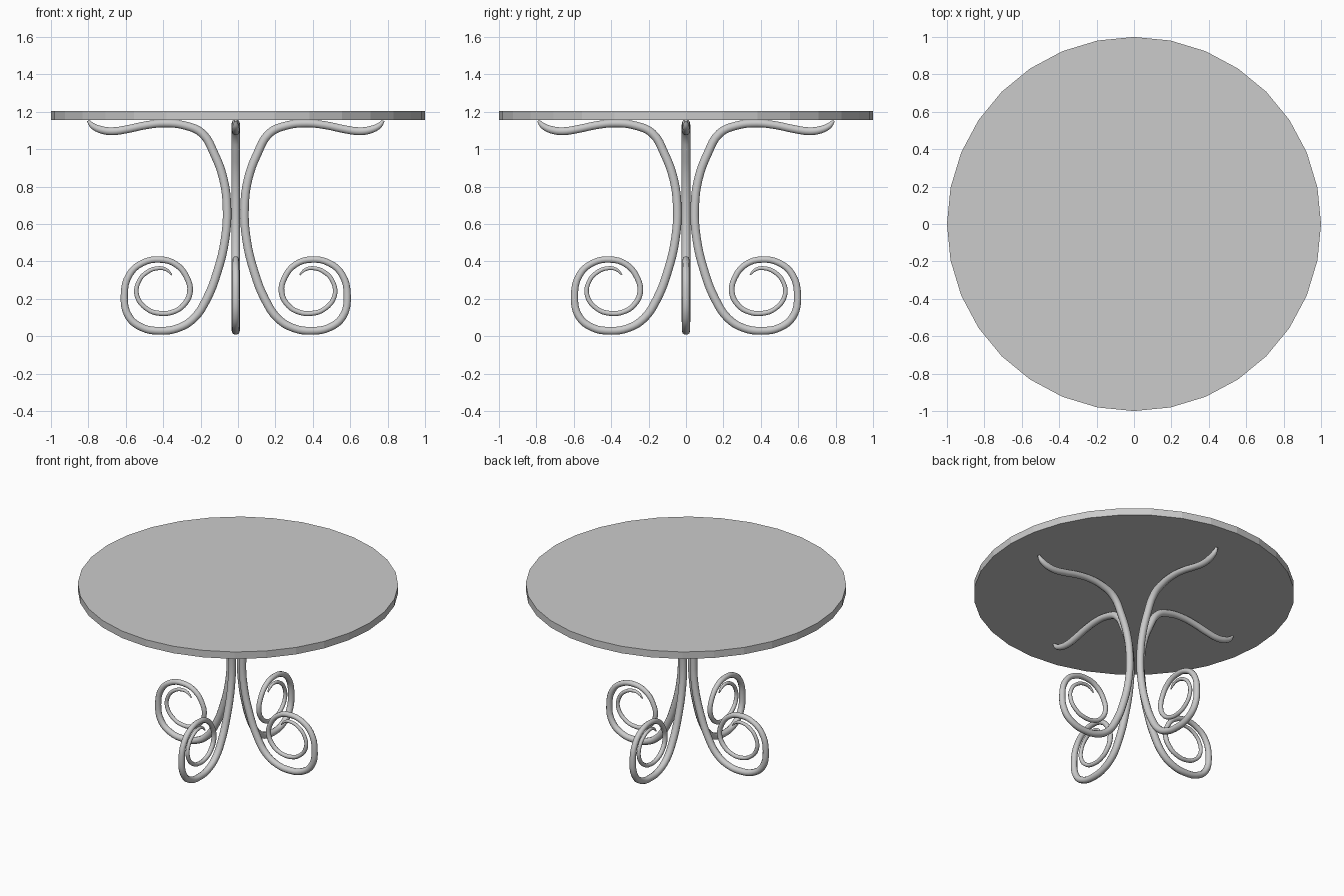
import bpy
import math

grey = bpy.data.materials.new("grey")
grey.diffuse_color = (0.6, 0.6, 0.6, 1)

# Round table top, 32 flat sides
bpy.ops.mesh.primitive_cylinder_add(vertices=32, radius=1, depth=0.048, location=(0, 0, 1.18))
top = bpy.context.object
top.name = "table_top"
top.data.materials.append(grey)

# Scrolled leg path: (distance from axis, height, tube radius)
PATH = [
    (0.79, 1.153, 0.008), (0.765, 1.125, 0.017), (0.72, 1.104, 0.021), (0.66, 1.096, 0.022),
    (0.58, 1.107, 0.022), (0.48, 1.128, 0.022), (0.38, 1.138, 0.022), (0.27, 1.126, 0.023),
    (0.18, 1.085, 0.024), (0.115, 0.975, 0.024), (0.066, 0.84, 0.024), (0.047, 0.69, 0.024),
    (0.057, 0.52, 0.024), (0.10, 0.34, 0.024), (0.155, 0.20, 0.024), (0.225, 0.095, 0.023),
    (0.31, 0.043, 0.022), (0.405, 0.029, 0.022), (0.50, 0.046, 0.021), (0.572, 0.105, 0.021),
    (0.596, 0.22, 0.020), (0.568, 0.33, 0.019), (0.50, 0.391, 0.018), (0.405, 0.410, 0.018),
    (0.32, 0.384, 0.017), (0.262, 0.315, 0.016), (0.245, 0.235, 0.016), (0.28, 0.165, 0.015),
    (0.335, 0.130, 0.014), (0.405, 0.122, 0.014), (0.475, 0.146, 0.013), (0.528, 0.215, 0.013),
    (0.522, 0.285, 0.012), (0.475, 0.342, 0.012), (0.41, 0.364, 0.011), (0.37, 0.355, 0.009),
    (0.342, 0.328, 0.004),
]

curve = bpy.data.curves.new("leg_path", "CURVE")
curve.dimensions = "3D"
curve.bevel_depth = 1.0
curve.bevel_resolution = 3
curve.resolution_u = 4
curve.use_fill_caps = True
spline = curve.splines.new("BEZIER")
spline.bezier_points.add(len(PATH) - 1)
for p, (r, z, w) in zip(spline.bezier_points, PATH):
    p.co = (r, 0, z)
    p.radius = w
    p.handle_left_type = p.handle_right_type = "AUTO"

# Turn the tube into one shared mesh
tube = bpy.data.objects.new("leg_tube", curve)
bpy.context.collection.objects.link(tube)
bpy.context.view_layer.update()
deps = bpy.context.evaluated_depsgraph_get()
leg_mesh = bpy.data.meshes.new_from_object(tube.evaluated_get(deps))
bpy.data.objects.remove(tube)
leg_mesh.materials.clear()
leg_mesh.materials.append(grey)
for f in leg_mesh.polygons:
    f.use_smooth = True

# Four legs around the (slightly off-centre) stem
for i, name in enumerate(["right_leg", "back_leg", "left_leg", "front_leg"]):
    leg = bpy.data.objects.new(name, leg_mesh)
    leg.location = (-0.012, 0, 0)
    leg.rotation_euler = (0, 0, i * math.pi / 2)
    bpy.context.collection.objects.link(leg)
